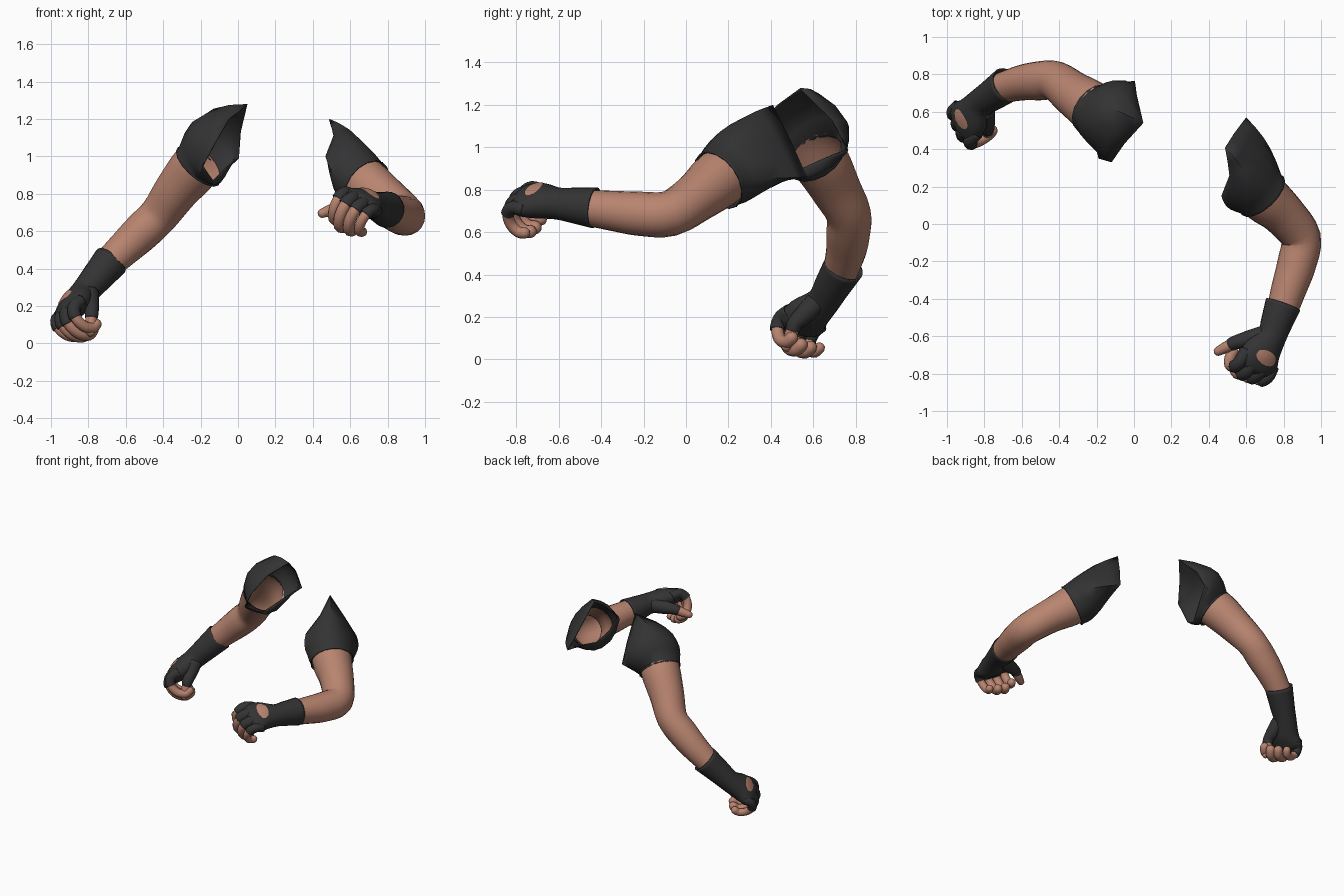
import bpy, bmesh, math
from mathutils import Vector as V

if "Cube" in bpy.data.objects:
    bpy.data.objects.remove(bpy.data.objects["Cube"], do_unlink=True)


def material(name, rgb):
    m = bpy.data.materials.new(name)
    m.use_nodes = True
    m.diffuse_color = (*rgb, 1)
    bsdf = m.node_tree.nodes["Principled BSDF"]
    bsdf.inputs["Base Color"].default_value = (*rgb, 1)
    bsdf.inputs["Roughness"].default_value = 0.8
    return m


SKIN = material("skin", (0.48, 0.23, 0.16))
CLOTH = material("dark cloth", (0.033, 0.033, 0.034))


def loft(name, rings, mat, cap=False, thick=0.0):
    """Skin a list of equal-length closed rings."""
    bm = bmesh.new()
    rows = [[bm.verts.new(p) for p in ring] for ring in rings]
    for a, b in zip(rows, rows[1:]):
        for i in range(len(a)):
            j = (i + 1) % len(a)
            bm.faces.new((a[i], a[j], b[j], b[i]))
    if cap:
        bm.faces.new(rows[-1])
    bmesh.ops.recalc_face_normals(bm, faces=bm.faces)
    me = bpy.data.meshes.new(name)
    bm.to_mesh(me)
    bm.free()
    me.materials.append(mat)
    ob = bpy.data.objects.new(name, me)
    bpy.context.scene.collection.objects.link(ob)
    bpy.ops.object.select_all(action="DESELECT")
    bpy.context.view_layer.objects.active = ob
    ob.select_set(True)
    bpy.ops.object.shade_smooth_by_angle(angle=math.radians(50))
    if thick:
        mod = ob.modifiers.new("cloth thickness", "SOLIDIFY")
        mod.thickness = thick
        mod.offset = -1
    return ob


def spline(pts, steps):
    """Smooth curve through points of any dimension."""
    out = []
    for i in range(len(pts) - 1):
        p = [pts[max(i - 1, 0)], pts[i], pts[i + 1], pts[min(i + 2, len(pts) - 1)]]
        for k in range(steps):
            t = k / steps
            out.append([0.5 * (2 * b + (c - a) * t + (2 * a - 5 * b + 4 * c - d) * t * t
                               + (3 * b - a - 3 * c + d) * t ** 3)
                        for a, b, c, d in zip(*p)])
    return out + [list(pts[-1])]


def tube(name, pts, ref, mat, sides=16, steps=4, cap=False, thick=0.0):
    """Tube along points (x, y, z, half width along ref, half depth)."""
    path = spline(pts, steps)
    if cap:
        end = V(path[-1][:3])
        ahead = (end - V(path[-2][:3])).normalized()
        depth = min(path[-1][3:])
        ru, rv = path[-1][3:]
        for ang in (25, 50, 75):
            s, c = math.sin(math.radians(ang)), math.cos(math.radians(ang))
            path.append([*(end + ahead * depth * s), ru * c, rv * c])
    rings = []
    for i, p in enumerate(path):
        axis = V(path[min(i + 1, len(path) - 1)][:3]) - V(path[max(i - 1, 0)][:3])
        axis.normalize()
        u = (ref - axis * ref.dot(axis)).normalized()
        v = axis.cross(u)
        rings.append([V(p[:3]) + u * p[3] * math.cos(a) + v * p[4] * math.sin(a)
                      for a in (2 * math.pi * k / sides for k in range(sides))])
    return loft(name, rings, mat, cap, thick)


def sleeve(name, centre, axis, radius, back, bulge, crown, rim):
    """Short sleeve from a round cuff out to a ragged shoulder opening."""
    centre, axis, back = V(centre), V(axis).normalized(), V(back)
    up = V((0, 0, 1))
    up = (up - axis * up.dot(axis)).normalized()
    back = (back - axis * back.dot(axis)).normalized()
    rim = [(V(a), V(a).lerp(V(b), 0.5)) for a, b in zip(rim, rim[1:] + rim[:1])]
    rim = [p for pair in rim for p in pair]
    n = len(rim)
    outs = [up * math.cos(2 * math.pi * k / n) - back * math.sin(2 * math.pi * k / n)
            for k in range(n)]
    rings = [[centre + axis * 0.012 + o * (radius + 0.004) for o in outs]]
    for t in (0, 0.2, 0.4, 0.6, 0.8, 1):
        rings.append([(centre + o * radius).lerp(p, t)
                      + o * (bulge + crown * max(0, o.dot(up))) * math.sin(math.pi * t)
                      for o, p in zip(outs, rim)])
    loft(name, rings, CLOTH, thick=0.006)


HAND_SCALE = 1.2


def hand(side, wrist, f, n, flip, cuff, thumb):
    """Fingerless glove, fingers, thumb and back opening in a local hand frame."""
    wrist, f, n = V(wrist), V(f).normalized(), V(n)
    n = (n - f * n.dot(f)).normalized()
    t = n.cross(f) * flip

    def at(a, b, c):
        return wrist + (f * a + t * b + n * c) * HAND_SCALE

    def spot(p, r, r2=None):
        return (*p, r * HAND_SCALE, (r2 or r) * HAND_SCALE)

    # Glove body
    cuff = V(cuff)
    mid = cuff.lerp(wrist, 0.55)
    glove = tube(side + "_glove", [
        (*cuff, 0.097, 0.097), (*mid, 0.086, 0.084), (*wrist, 0.08, 0.074),
        spot(at(0.085, 0.005, 0), 0.092, 0.062), spot(at(0.138, 0, 0), 0.104, 0.05)],
        t, CLOTH, sides=24, cap=True, thick=0.008)

    # Opening on the back of the hand
    rings = []
    for s in (1, 0.75, 0.5, 0.25, 0.05):
        rings.append([at(0.1 + 0.034 * s * math.sin(a), 0.06 * s * math.cos(a), 0.07)
                      for a in (math.pi * k / 12 for k in range(24))])
    patch = loft(side + "_glove_opening", rings, SKIN, cap=True)
    wrap = patch.modifiers.new("follow glove", "SHRINKWRAP")
    wrap.target = glove
    wrap.wrap_method = "NEAREST_SURFACEPOINT"
    wrap.wrap_mode = "ABOVE_SURFACE"
    wrap.offset = 0.004

    # Curled fingers with short glove sleeves
    covered = [(-0.05, 0), (0, 0.008), (0.03, -0.012), (0.04, -0.03)]
    bare = [(0.025, -0.008), (0.042, -0.042), (0.036, -0.09), (0.006, -0.126), (-0.026, -0.128)]
    for i, finger in enumerate(("index", "middle", "ring", "little")):
        b = 0.08 - 0.053 * i
        k = (0.95, 1.05, 1, 0.86)[i]
        base = 0.165 - 0.006 * abs(i - 1)
        for label, path, r, mat in (("_finger_sleeve", covered, 0.031, CLOTH),
                                    ("_finger", bare, 0.026, SKIN)):
            tube(f"{side}_{finger}{label}",
                 [spot(at(base + p * k, b * (1 + q), q * k), r * k) for p, q in path],
                 t, mat, sides=12, steps=3, cap=mat is SKIN, thick=0 if mat is SKIN else 0.004)

    # Thumb
    root, tip = at(0.01, 0.03, -0.015), at(*thumb)
    bend = root.lerp(tip, 0.5) + t * 0.03 + f * 0.01
    tube(side + "_thumb_sleeve", [(*root, 0.055, 0.055), (*root.lerp(bend, 0.6), 0.047, 0.047),
                                  (*bend, 0.038, 0.038), (*bend.lerp(tip, 0.3), 0.035, 0.035)],
         n, CLOTH, sides=12, thick=0.004)
    tube(side + "_thumb", [(*bend, 0.031, 0.031), (*bend.lerp(tip, 0.5), 0.031, 0.031),
                           (*tip, 0.025, 0.025)], n, SKIN, sides=12, cap=True)


def arm(side, pts):
    tube(side + "_arm", [(*p, p[3]) for p in pts], V((0, 0, 1)), SKIN, sides=20)


# Left arm, reaching forward
arm("left", [(0.66, 0.18, 0.87, 0.138), (0.71, 0.13, 0.83, 0.135), (0.80, 0.05, 0.765, 0.118),
             (0.892, -0.075, 0.688, 0.108), (0.868, -0.22, 0.687, 0.104),
             (0.83, -0.34, 0.70, 0.095), (0.79, -0.47, 0.715, 0.083)])
sleeve("left_sleeve", (0.68, 0.16, 0.85), (0.6, -0.65, -0.46), 0.148, (0.73, 0.68, 0),
       0.025, 0.012,
       [(0.49, 0.41, 1.20), (0.51, 0.26, 1.11), (0.467, 0.15, 1.0), (0.50, 0.20, 0.90),
        (0.53, 0.31, 0.84), (0.56, 0.44, 0.86), (0.60, 0.57, 0.86), (0.54, 0.49, 1.04)])
hand("left", (0.735, -0.605, 0.735), (-0.48, -0.87, 0.1), (0.45, -0.1, 0.85), -1,
     (0.797, -0.43, 0.715), (0.165, 0.135, -0.125))

# Right arm, hanging out to the side
arm("right", [(-0.205, 0.61, 0.965, 0.135), (-0.25, 0.645, 0.915, 0.134),
              (-0.33, 0.70, 0.815, 0.12), (-0.42, 0.765, 0.69, 0.106),
              (-0.51, 0.765, 0.60, 0.104), (-0.60, 0.755, 0.515, 0.095),
              (-0.70, 0.73, 0.42, 0.083)])
sleeve("right_sleeve", (-0.205, 0.61, 0.955), (-0.6, 0.43, -0.67), 0.144, (0.62, 0.79, 0),
       0.014, 0.075,
       [(0.05, 0.54, 1.28), (-0.05, 0.43, 1.20), (-0.12, 0.33, 1.08), (-0.19, 0.35, 0.95),
        (-0.13, 0.48, 0.87), (-0.06, 0.63, 0.94), (0.005, 0.765, 0.99), (0.015, 0.69, 1.13)])
hand("right", (-0.822, 0.645, 0.272), (-0.5, -0.62, -0.6), (-0.66, -0.1, 0.72), 1,
     (-0.68, 0.745, 0.44), (0.18, 0.06, -0.125))
